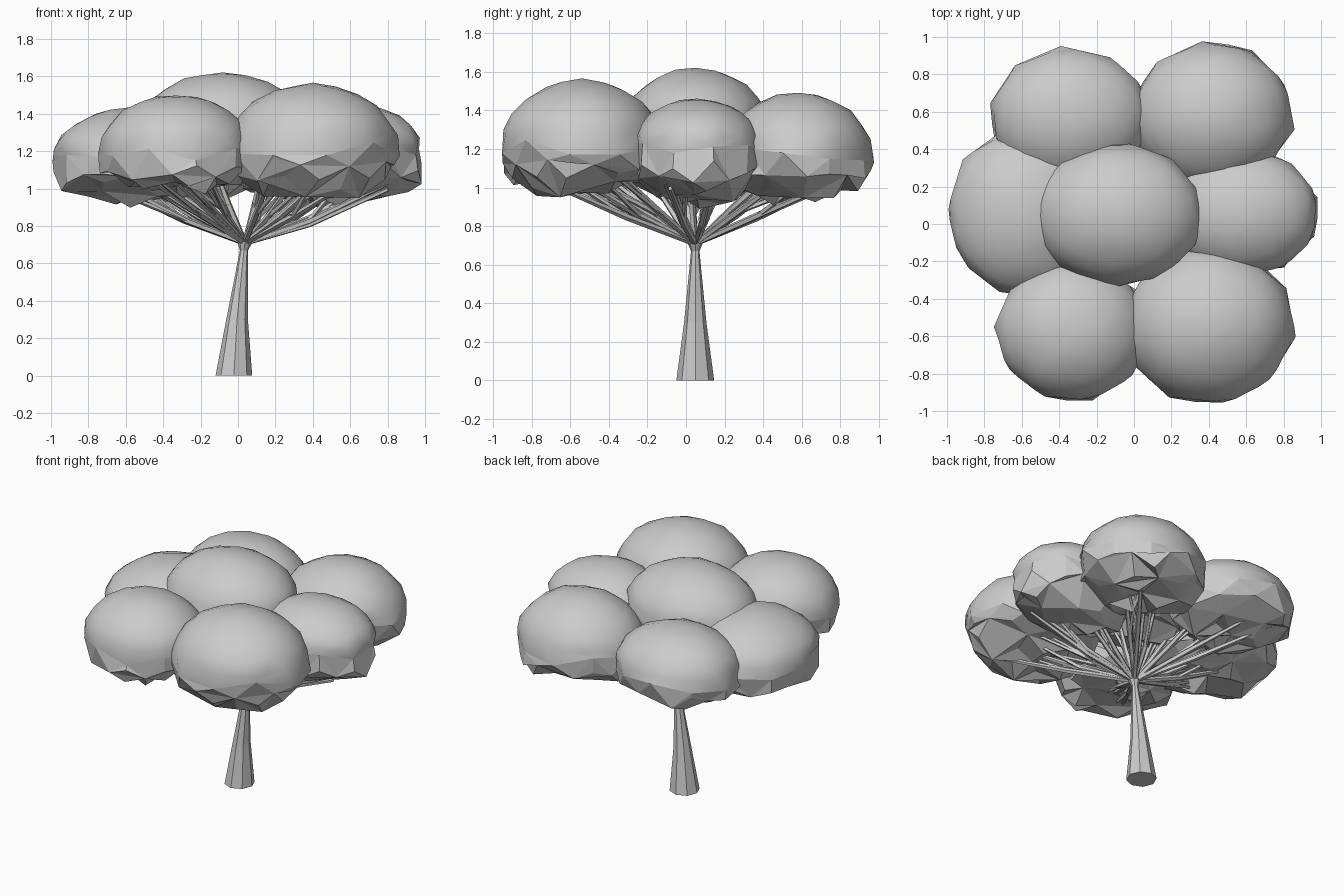
import bpy, bmesh, random
from math import pi
from mathutils import Matrix, Vector

random.seed(11)
cube = bpy.data.objects.get("Cube")
if cube:
    bpy.data.objects.remove(cube)

grey = bpy.data.materials.new("plain grey")
grey.use_nodes = True
COLOUR = (0.6, 0.6, 0.6, 1)
grey.diffuse_color = COLOUR
grey.node_tree.nodes["Principled BSDF"].inputs["Base Color"].default_value = COLOUR


def finish(bm, name):
    bmesh.ops.recalc_face_normals(bm, faces=bm.faces)
    mesh = bpy.data.meshes.new(name)
    bm.to_mesh(mesh)
    bm.free()
    mesh.materials.append(grey)
    obj = bpy.data.objects.new(name, mesh)
    bpy.context.collection.objects.link(obj)
    return obj


def tube(bm, stations, sides):
    """Loft a tapered tube through (point, radius) stations."""
    axis = (stations[-1][0] - stations[0][0]).normalized()
    turn = Vector((0, 0, 1)).rotation_difference(axis) if sides < 8 else None
    rings = []
    for point, radius in stations:
        ring = bmesh.ops.create_circle(bm, segments=sides, radius=radius)["verts"]
        for v in ring:
            if turn:
                v.co.rotate(turn)
            v.co += point
        rings.append(ring)
    for low, high in zip(rings, rings[1:]):
        for i in range(sides):
            j = (i + 1) % sides
            bm.faces.new((low[i], low[j], high[j], high[i]))
    bm.faces.new(rings[0])
    bm.faces.new(rings[-1])


def round_out(a, b, power):
    return (abs(a) ** power + abs(b) ** power) ** (1 / power)


def foliage(name, centre, size, rim, top, bottom):
    """Finely divided smooth cap over a coarse, jagged underside."""
    bm = bmesh.new()
    bmesh.ops.create_icosphere(bm, subdivisions=2, radius=1)
    bm.transform(Matrix.Rotation(random.uniform(0, pi), 4, "Z"))
    for f in bm.faces:
        f.smooth = f.calc_center_median().z > 0
    cap_edges = [e for e in bm.edges if all(f.smooth for f in e.link_faces)]
    bmesh.ops.subdivide_edges(bm, edges=cap_edges, cuts=1, use_grid_fill=True)
    bmesh.ops.triangulate(bm, faces=[f for f in bm.faces if len(f.verts) > 3])
    # Extra points break some of the lower faces into small facets
    rough = [f for f in bm.faces if not f.smooth and f.calc_center_median().z < -0.25
             and random.random() < 0.6]
    bmesh.ops.poke(bm, faces=rough)
    under = {v for f in bm.faces if not f.smooth for v in f.verts}
    for v in bm.verts:
        n = v.co.normalized()
        # Boxy in plan, domed above, flatter below
        if n.xy.length > 0.01:
            flat = n.xy.normalized()
            n.xy /= round_out(flat.x, flat.y, 2.3)
        n /= round_out(n.xy.length, n.z, 2.0 if n.z > 0 else 2.8)
        height = top - rim if n.z > 0 else rim - bottom
        lift = 0
        if v in under:
            n.xy *= random.uniform(0.97, 1.04)
            lift = random.uniform(-0.04, 0.05)
        else:
            n *= random.uniform(0.99, 1.02)
        v.co = Vector((centre[0] + n.x * size[0], centre[1] + n.y * size[1],
                       rim + n.z * height + lift))
    return finish(bm, name)


# Foliage clumps: centre, half widths, rim height, top, bottom
clumps = {
    "front_left_foliage": ((0.40, -0.54), (0.46, 0.42), 1.20, 1.56, 0.97),
    "front_right_foliage": ((-0.33, -0.57), (0.41, 0.38), 1.19, 1.50, 0.98),
    "right_foliage": ((-0.57, 0.06), (0.43, 0.45), 1.14, 1.43, 0.93),
    "left_foliage": ((0.58, 0.06), (0.41, 0.34), 1.20, 1.46, 0.91),
    "back_right_foliage": ((-0.34, 0.57), (0.43, 0.37), 1.16, 1.45, 0.94),
    "back_left_foliage": ((0.42, 0.58), (0.43, 0.39), 1.16, 1.49, 0.94),
    "centre_foliage": ((-0.08, 0.05), (0.46, 0.38), 1.30, 1.62, 1.06),
}
for name, spec in clumps.items():
    foliage(name, *spec)

# Trunk with a small collar where the branches start
bm = bmesh.new()
tube(bm, [(Vector((-0.022, 0.048, 0)), 0.098),
          (Vector((-0.005, 0.048, 0.3)), 0.058),
          (Vector((0.032, 0.048, 0.67)), 0.022),
          (Vector((0.037, 0.048, 0.71)), 0.038),
          (Vector((0.037, 0.048, 0.74)), 0.03)], 8)
finish(bm, "trunk")

# Fan of forked branches reaching into each clump
bm = bmesh.new()
fork = Vector((0.037, 0.048, 0.71))


def reach(centre, size, bottom):
    """Random point just inside the underside of a clump."""
    return Vector((centre[0] + random.uniform(-0.55, 0.55) * size[0],
                   centre[1] + random.uniform(-0.55, 0.55) * size[1],
                   bottom + random.uniform(0.06, 0.14)))


for centre, size, rim, top, bottom in clumps.values():
    for _ in range(5):
        end = reach(centre, size, bottom)
        mid = fork.lerp(end, 0.45) + Vector((0, 0, random.uniform(-0.03, 0.01)))
        side_end = end.lerp(reach(centre, size, bottom), 0.6)
        tube(bm, [(fork, 0.016), (mid, 0.018), (end, 0.011)], 5)
        tube(bm, [(mid, 0.015), (side_end, 0.009)], 4)
finish(bm, "branches")
